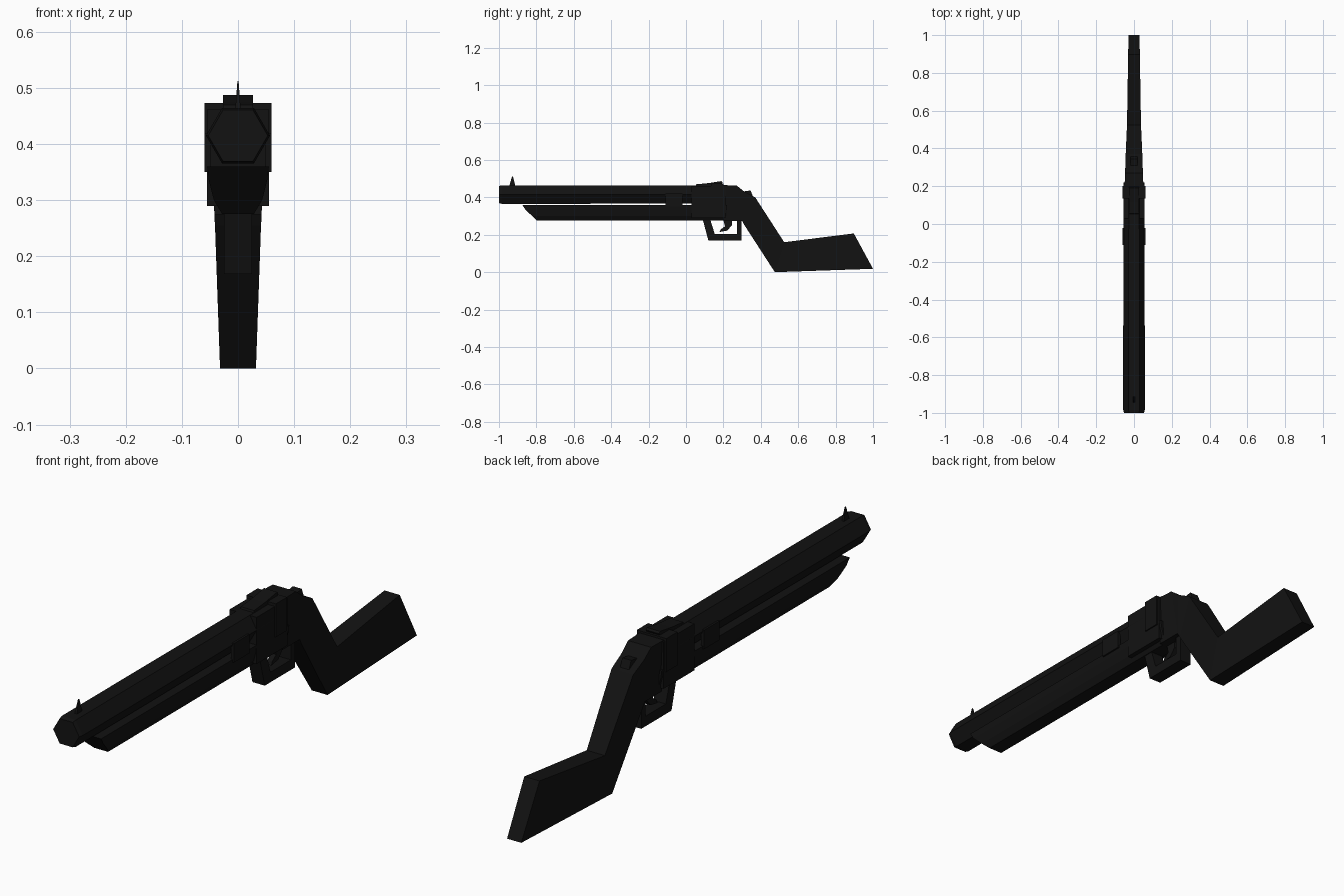
import bpy, math

if "Cube" in bpy.data.objects:
    bpy.data.objects.remove(bpy.data.objects["Cube"])

black = bpy.data.materials.new("black")
black.diffuse_color = (0.006, 0.006, 0.006, 1)
black.use_nodes = True
black.node_tree.nodes["Principled BSDF"].inputs["Base Color"].default_value = black.diffuse_color


def make(name, verts, faces):
    me = bpy.data.meshes.new(name)
    me.from_pydata(verts, [], faces)
    me.materials.append(black)
    ob = bpy.data.objects.new(name, me)
    bpy.context.collection.objects.link(ob)
    return ob


def loft(name, rings):
    """Skin closed rings of equal point count, with end caps."""
    n = len(rings[0])
    verts = [p for r in rings for p in r]
    faces = [(i * n + j, i * n + (j + 1) % n, (i + 1) * n + (j + 1) % n, (i + 1) * n + j)
             for i in range(len(rings) - 1) for j in range(n)]
    faces.append(tuple(reversed(range(n))))
    faces.append(tuple(range((len(rings) - 1) * n, len(rings) * n)))
    return make(name, verts, faces)


def plate(name, profile, w, x=0):
    """Extrude a side profile (y, z) across x."""
    return loft(name, [[(x + s * w, y, z) for y, z in profile] for s in (-1, 1)])


def box(name, y0, y1, z0, z1, w, x=0):
    return plate(name, [(y0, z0), (y1, z0), (y1, z1), (y0, z1)], w, x)


# six-sided barrel with a slightly chamfered muzzle
def hexagon(y, r, z=0.415):
    return [(r * math.cos(i * math.pi / 3), y, z + r * math.sin(i * math.pi / 3)) for i in range(6)]

loft("barrel", [hexagon(-1, 0.053), hexagon(-0.985, 0.057), hexagon(-0.57, 0.057), hexagon(0.2, 0.055)])

# fore-end under the barrel, with a sloped nose
half = [(0.055, 0.36), (0.052, 0.335), (0.043, 0.30), (0.028, 0.275)]
section = half + [(-x, z) for x, z in reversed(half)]
loft("fore_end", [[(x, -0.875 + max(0, 0.35 - z) * 1.05, z) for x, z in section],
                  [(x, 0.22, z) for x, z in section]])

# receiver body, wider band and side plates
box("receiver", 0.03, 0.21, 0.29, 0.462, 0.055)
box("receiver_band", 0.135, 0.2, 0.35, 0.473, 0.06)
for s in (-1, 1):
    box("side_plate", -0.11, -0.02, 0.35, 0.42, 0.006, s * 0.054)

# stock: top and bottom edges with half widths
stock = [((0.2, 0.465, 0.05), (0.2, 0.274, 0.042)),
         ((0.27, 0.464, 0.047), (0.30, 0.274, 0.042)),
         ((0.31, 0.432, 0.046), (0.303, 0.268, 0.042)),
         ((0.37, 0.40, 0.044), (0.31, 0.255, 0.041)),
         ((0.525, 0.16, 0.037), (0.475, 0.0, 0.032)),
         ((0.897, 0.207, 0.031), (1.0, 0.018, 0.029))]
loft("stock", [[(-b[2], b[0], b[1]), (b[2], b[0], b[1]), (t[2], t[0], t[1]), (-t[2], t[0], t[1])]
               for t, b in stock])

# hammer spur behind the receiver
plate("hammer", [(0.27, 0.40), (0.36, 0.40), (0.345, 0.437), (0.30, 0.43), (0.265, 0.464)], 0.018)

# rear sight
sight = [(0.05, 0.455), (0.055, 0.47), (0.12, 0.476), (0.19, 0.487), (0.195, 0.48), (0.18, 0.455)]
plate("rear_sight", sight, 0.027)

# front sight spike
loft("front_sight", [[(-0.005, -0.945, 0.46), (0.005, -0.945, 0.46), (0.005, -0.912, 0.46), (-0.005, -0.912, 0.46)],
                     [(-0.001, -0.93, 0.512), (0.001, -0.93, 0.512), (0.001, -0.925, 0.512), (-0.001, -0.925, 0.512)]])

# trigger guard and trigger
plate("guard_front", [(0.09, 0.28), (0.12, 0.168), (0.16, 0.168), (0.155, 0.2), (0.13, 0.28)], 0.025)
plate("guard_bottom", [(0.12, 0.168), (0.296, 0.168), (0.296, 0.205), (0.13, 0.205)], 0.025)
box("guard_rear", 0.272, 0.296, 0.168, 0.29, 0.025)
plate("trigger", [(0.20, 0.28), (0.245, 0.28), (0.245, 0.25), (0.22, 0.222), (0.18, 0.215),
                  (0.185, 0.228), (0.208, 0.245)], 0.01)

# consistent outward normals
import bmesh
for ob in bpy.data.objects:
    bm = bmesh.new()
    bm.from_mesh(ob.data)
    bmesh.ops.recalc_face_normals(bm, faces=bm.faces)
    bm.to_mesh(ob.data)
    bm.free()
